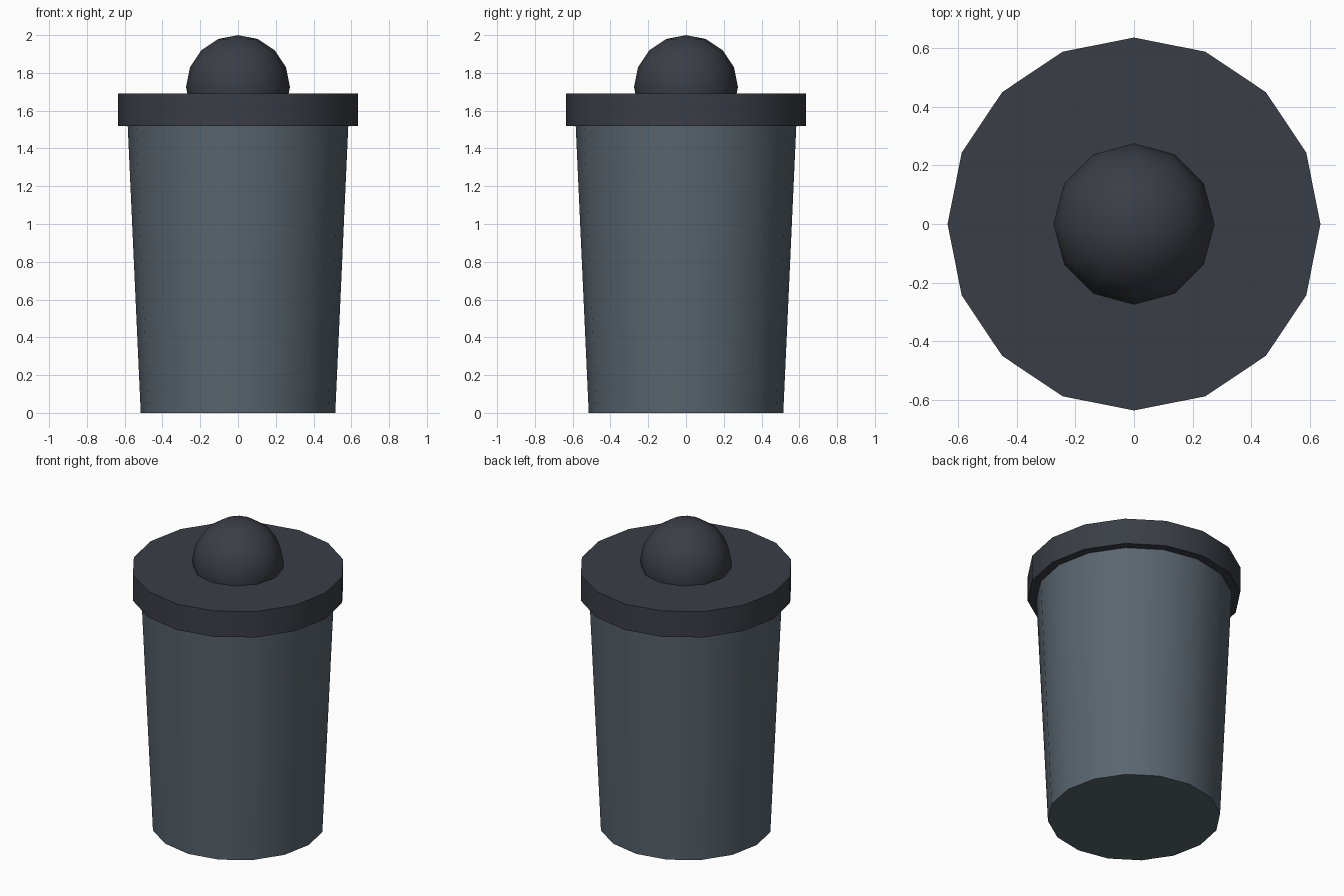
import bpy

if "Cube" in bpy.data.objects:
    bpy.data.objects.remove(bpy.data.objects["Cube"])


def finish(name, color):
    ob = bpy.context.object
    ob.name = name
    mat = bpy.data.materials.new(name + "_paint")
    mat.diffuse_color = (*color, 1)
    mat.use_nodes = True
    mat.node_tree.nodes["Principled BSDF"].inputs["Base Color"].default_value = mat.diffuse_color
    ob.data.materials.append(mat)
    bpy.ops.object.shade_smooth_by_angle()
    return ob


def drum(name, r_bottom, r_top, z0, z1, color):
    bpy.ops.mesh.primitive_cone_add(vertices=16, radius1=r_bottom, radius2=r_top,
                                    depth=z1 - z0, location=(0, 0, (z0 + z1) / 2))
    return finish(name, color)


BODY = (0.10, 0.13, 0.155)
DARK = (0.042, 0.048, 0.06)

# Tapered bin body
drum("bin_body", 0.515, 0.584, 0, 1.52, BODY)

# Overhanging lid
drum("lid", 0.636, 0.636, 1.52, 1.69, DARK)

# Round knob, sunk into the lid
bpy.ops.mesh.primitive_uv_sphere_add(segments=12, ring_count=8, radius=0.275,
                                     location=(0, 0, 1.725))
finish("lid_knob", DARK)
